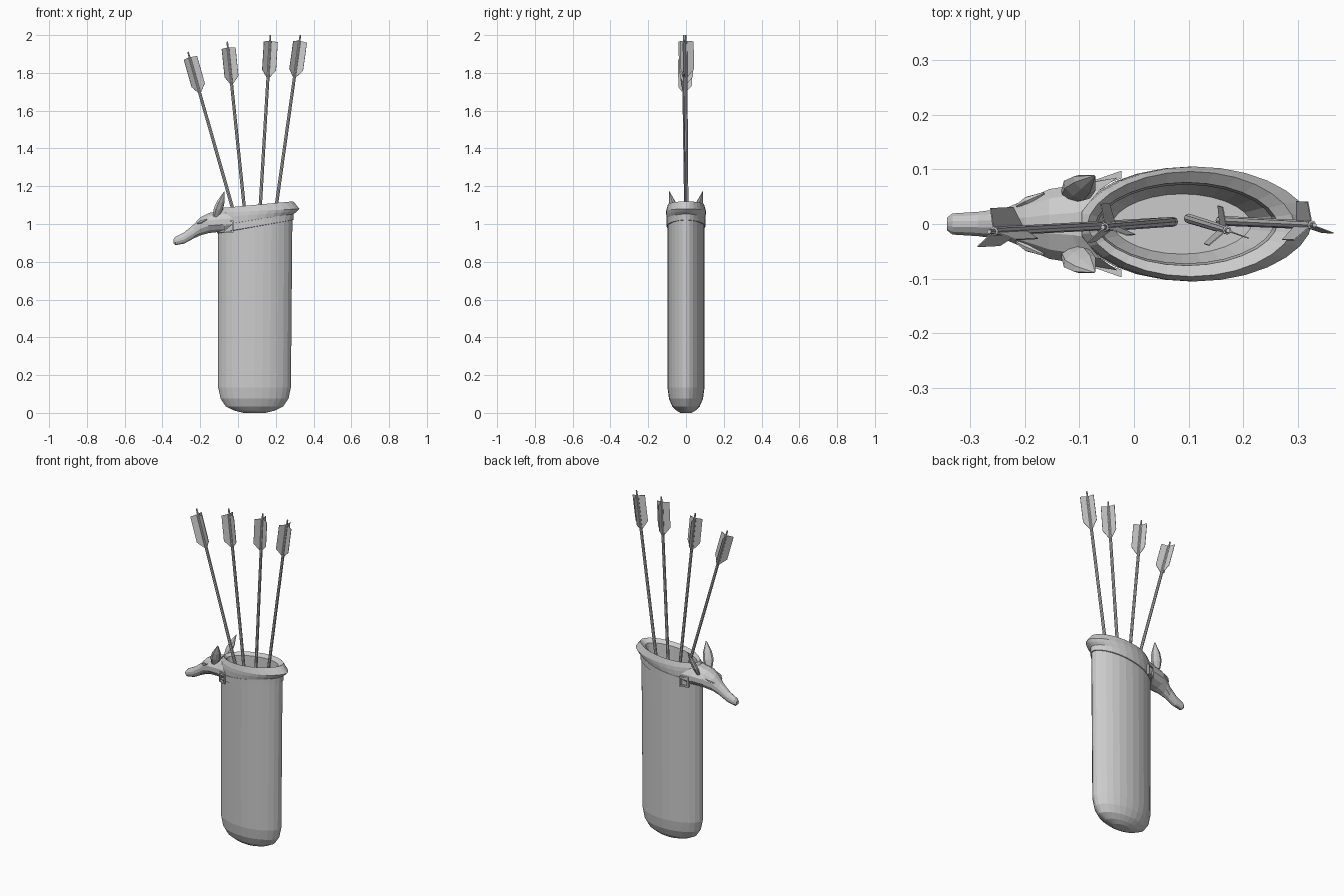
import bpy, bmesh, math
from mathutils import Vector

if "Cube" in bpy.data.objects:
    bpy.data.objects.remove(bpy.data.objects["Cube"])

grey = bpy.data.materials.new("light grey")
grey.diffuse_color = (0.6, 0.6, 0.6, 1)
grey.use_nodes = True
grey.node_tree.nodes["Principled BSDF"].inputs["Base Color"].default_value = grey.diffuse_color


def make(name, bm):
    bmesh.ops.recalc_face_normals(bm, faces=bm.faces)
    me = bpy.data.meshes.new(name)
    bm.to_mesh(me)
    bm.free()
    me.materials.append(grey)
    ob = bpy.data.objects.new(name, me)
    bpy.context.collection.objects.link(ob)
    return ob


def bridge(bm, rings, cap=(True, True), loop=False):
    """Skin a list of point rings, with optional end caps."""
    vs = [[bm.verts.new(p) for p in r] for r in rings]
    n = len(vs[0])
    pairs = list(zip(vs, vs[1:])) + ([(vs[-1], vs[0])] if loop else [])
    for a, b in pairs:
        for i in range(n):
            j = (i + 1) % n
            bm.faces.new((a[i], a[j], b[j], b[i]))
    if not loop:
        if cap[0]:
            bm.faces.new(vs[0][::-1])
        if cap[1]:
            bm.faces.new(vs[-1])


def oval(xl, xr, b, zl, zr, n=28):
    """Slightly pointed oval whose height tilts from zl (left) to zr (right)."""
    pts = []
    for i in range(n):
        t = 2 * math.pi * i / n
        c, s = math.cos(t), math.sin(t)
        k = (c + 1) / 2
        pts.append((xl + (xr - xl) * k, b * s * abs(s) ** 0.15, zl + (zr - zl) * k))
    return pts


def tube(bm, path, n, side, flat=1.0):
    """Tube along (point, radius) pairs; side = wide direction."""
    axis = (path[-1][0] - path[0][0]).normalized()
    u = (side - axis * side.dot(axis)).normalized()
    v = axis.cross(u)
    bridge(bm, [[p + (u * math.cos(2 * math.pi * i / n) +
                      v * flat * math.sin(2 * math.pi * i / n)) * r
                 for i in range(n)] for p, r in path])


# Quiver body: rounded bottom, long wall, then inner wall and floor
bm = bmesh.new()
bridge(bm, [oval(*r) for r in [
    (0.03, 0.145, 0.03, 0, 0),
    (-0.02, 0.195, 0.05, 0.012, 0.012),
    (-0.065, 0.24, 0.073, 0.035, 0.035),
    (-0.092, 0.267, 0.09, 0.075, 0.075),
    (-0.105, 0.28, 0.098, 0.135, 0.135),
    (-0.105, 0.288, 0.098, 0.98, 1.05),
    (-0.092, 0.275, 0.086, 0.98, 1.05),
    (-0.092, 0.268, 0.086, 0.13, 0.13),
    (-0.04, 0.215, 0.055, 0.03, 0.03)]])
make("quiver_body", bm)

# Flared collar around the mouth
bm = bmesh.new()
bridge(bm, [oval(*r) for r in [
    (-0.107, 0.291, 0.101, 0.985, 1.05),
    (-0.106, 0.312, 0.105, 1.035, 1.066),
    (-0.102, 0.325, 0.105, 1.06, 1.08),
    (-0.085, 0.293, 0.096, 1.085, 1.12),
    (-0.070, 0.262, 0.076, 1.07, 1.10),
    (-0.066, 0.255, 0.072, 0.96, 1.02)]], loop=True)
make("mouth_collar", bm)

# Strap below the collar
bm = bmesh.new()
bridge(bm, [oval(*r) for r in [
    (-0.105, 0.286, 0.097, 0.95, 1.02),
    (-0.111, 0.293, 0.103, 0.952, 1.022),
    (-0.111, 0.295, 0.103, 0.99, 1.055),
    (-0.105, 0.288, 0.097, 0.992, 1.057)]], loop=True)
make("strap", bm)

# Buckle frames on both sides of the strap
bm = bmesh.new()
for s in (-1, 1):
    for dx, dz, w, h in ((-0.02, 0, 0.008, 0.062), (0.02, 0, 0.008, 0.062),
                         (0, 0.027, 0.044, 0.008), (0, -0.027, 0.044, 0.008)):
        res = bmesh.ops.create_cube(bm, size=1)
        for v in res["verts"]:
            x = dx + v.co.x * w
            v.co = (-0.047 + x, s * (0.082 + 0.35 * x) + v.co.y * 0.014,
                    0.987 + dz + v.co.z * h)
make("buckles", bm)

# Animal head: cross-sections from nose to neck, (x, half width, bottom, top)
bm = bmesh.new()
rings = []
for x, w, zb, zt in [(-0.342, 0.012, 0.897, 0.918), (-0.332, 0.020, 0.887, 0.932),
                     (-0.285, 0.023, 0.895, 0.957), (-0.235, 0.030, 0.922, 0.998),
                     (-0.200, 0.045, 0.938, 1.036), (-0.155, 0.066, 0.950, 1.060),
                     (-0.115, 0.078, 0.955, 1.068), (-0.100, 0.088, 0.955, 1.074)]:
    ring = []
    for i in range(12):
        t = 2 * math.pi * (i + 0.5) / 12
        y = w * math.cos(t)
        wrap = 0.075 * (y / w) ** 2 if x == -0.1 else 0.035 * (y / w) ** 2 if x == -0.115 else 0
        ring.append((x + wrap, y, (zb + zt) / 2 + (zt - zb) / 2 * math.sin(t)))
    rings.append(ring)
bridge(bm, rings, cap=(True, False))
make("animal_head", bm)

# Ears, brows and muzzle nose pad
bm = bmesh.new()
for s in (-1, 1):
    base, tip = Vector((-0.118, s * 0.052, 1.04)), Vector((-0.072, s * 0.088, 1.172))
    tube(bm, [(base.lerp(tip, k), r) for k, r in
              ((0, 0.018), (0.3, 0.029), (0.6, 0.024), (1, 0.002))],
         8, Vector((1, s * -0.6, 0)), 0.5)
make("ears", bm)
bm = bmesh.new()
for s in (-1, 1):
    tube(bm, [(Vector((-0.215, s * 0.033, 1.003)), 0.003),
              (Vector((-0.195, s * 0.043, 1.012)), 0.010),
              (Vector((-0.165, s * 0.056, 1.025)), 0.003)], 6, Vector((0, 0, 1)), 0.8)
make("eyes", bm)

# Arrows: nock position and the lower end inside the quiver
arrows = [((-0.265, -0.014, 1.912), (0.072, 0.004, 0.73)),
          ((-0.057, -0.006, 1.965), (0.068, 0.004, 0.75)),
          ((0.172, -0.012, 2.0), (0.100, 0.010, 0.80)),
          ((0.330, -0.002, 2.0), (0.158, 0.006, 0.78))]
for k, (top, low) in enumerate(arrows, 1):
    top, low = Vector(top), Vector(low)
    down = (low - top).normalized()
    # shaft with a thin nock end
    bm = bmesh.new()
    tube(bm, [(top, 0.004), (top + down * 0.03, 0.005), (top + down * 0.032, 0.008),
              (low, 0.009)], 8, Vector((1, 0, 0)))
    make(f"arrow_shaft_{k}", bm)
    # three feather vanes
    bm = bmesh.new()
    for deg in (100, 220, 340):
        a = math.radians(deg)
        out = Vector((math.cos(a), math.sin(a), 0))
        out = (out - down * out.dot(down)).normalized()
        thick = down.cross(out) * 0.001
        prof = [top + out * r + down * d for r, d in
                ((0, 0.03), (0.043, 0.035), (0.043, 0.185), (0, 0.235))]
        bridge(bm, [[p - thick for p in prof], [p + thick for p in prof]])
    make(f"arrow_feathers_{k}", bm)
